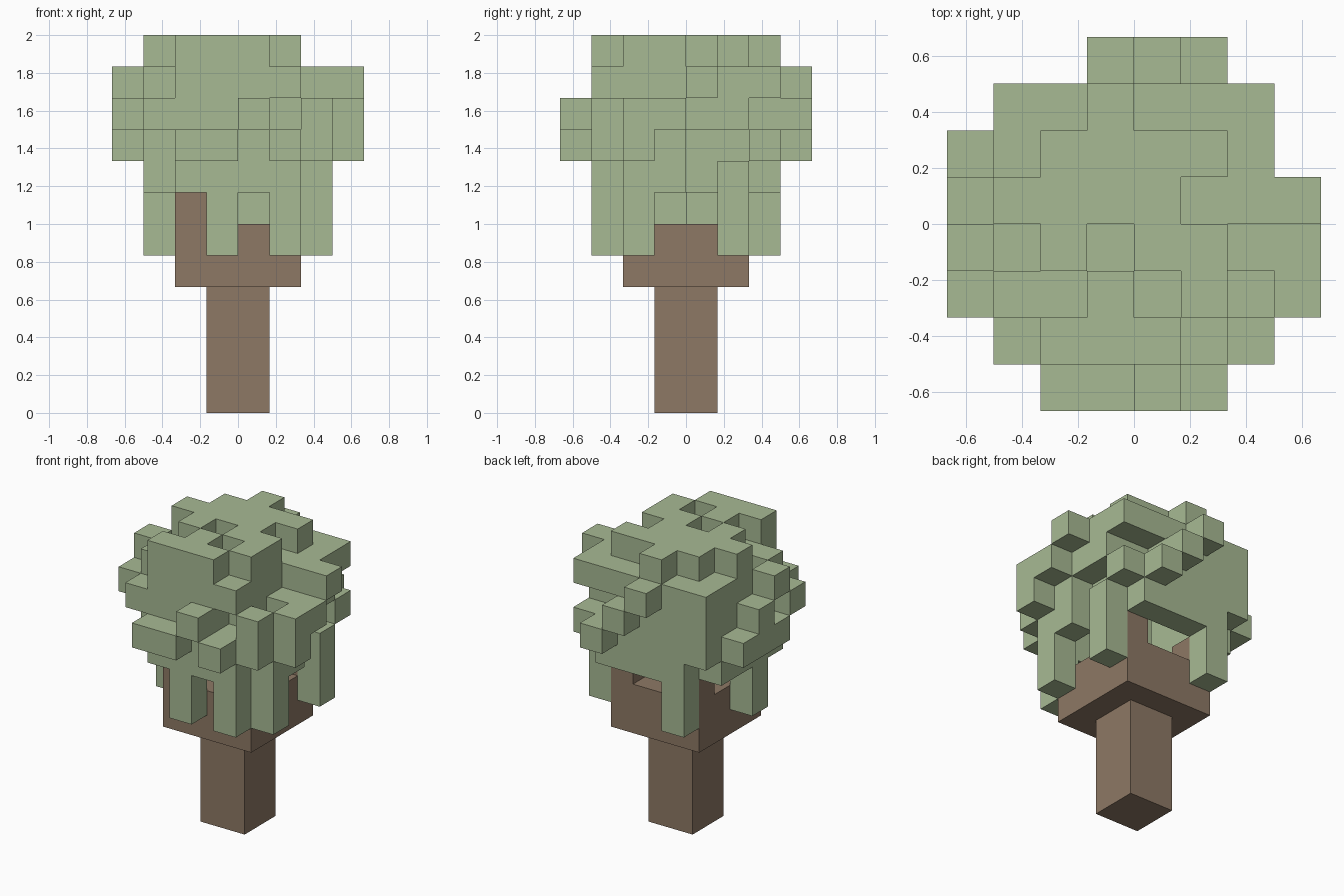
import bpy, bmesh
from mathutils import Vector

if "Cube" in bpy.data.objects:
    bpy.data.objects.remove(bpy.data.objects["Cube"])

S = 1 / 6  # block size; the tree is 8 x 8 x 12 blocks


def material(name, rgb):
    m = bpy.data.materials.new(name)
    m.diffuse_color = (*rgb, 1)
    m.use_nodes = True
    m.node_tree.nodes["Principled BSDF"].inputs["Base Color"].default_value = m.diffuse_color
    return m


leaf = material("leaf green", (0.39, 0.49, 0.295))
bark = material("bark brown", (0.27, 0.19, 0.13))


def blocks(*runs):
    """Set of cells from inclusive runs (x0, x1, y0, y1, z0, z1)."""
    return {(x, y, z) for a, b, c, d, e, f in runs
            for x in range(a, b + 1) for y in range(c, d + 1) for z in range(e, f + 1)}


def build(name, cells, mat, hidden=frozenset()):
    """Outer skin of a set of blocks, with flat areas merged."""
    bm = bmesh.new()
    verts = {}

    def vert(p):
        if p not in verts:
            verts[p] = bm.verts.new(((p[0] - 4) * S, (p[1] - 4) * S, p[2] * S))
        return verts[p]

    for c in sorted(cells):
        for axis in range(3):
            for side in (0, 1):
                n = list(c)
                n[axis] += 1 if side else -1
                if tuple(n) in cells or tuple(n) in hidden:
                    continue
                u, v = (axis + 1) % 3, (axis + 2) % 3
                loop = []
                for du, dv in ((0, 0), (1, 0), (1, 1), (0, 1)):
                    p = list(c)
                    p[axis] += side
                    p[u] += du
                    p[v] += dv
                    loop.append(vert(tuple(p)))
                bm.faces.new(loop if side else loop[::-1])
    me = bpy.data.meshes.new(name)
    bm.to_mesh(me)
    bm.free()
    me.materials.append(mat)
    ob = bpy.data.objects.new(name, me)
    bpy.context.collection.objects.link(ob)


# Trunk post, branch bowl and its raised corners
trunk = blocks((3, 4, 3, 4, 0, 3), (2, 5, 2, 5, 4, 4))
trunk |= blocks((2, 5, 2, 5, 5, 5)) - blocks((3, 4, 3, 4, 5, 5), (5, 5, 2, 2, 5, 5))
trunk |= blocks((2, 2, 2, 2, 6, 6), (5, 5, 5, 5, 6, 6), (2, 2, 5, 5, 6, 6))

# Crown: top plate with notches
crown = blocks((3, 3, 6, 6, 11, 11), (2, 5, 5, 5, 11, 11), (1, 4, 4, 4, 11, 11),
               (2, 2, 3, 3, 11, 11), (4, 5, 3, 3, 11, 11), (5, 5, 2, 2, 11, 11),
               (3, 3, 2, 2, 11, 11), (2, 4, 1, 1, 11, 11))
# Shoulder layer
crown |= blocks((1, 6, 6, 6, 10, 10), (3, 3, 7, 7, 10, 10), (1, 1, 4, 5, 10, 10),
                (6, 6, 5, 5, 10, 10), (5, 7, 4, 4, 10, 10), (0, 0, 3, 3, 10, 10),
                (1, 2, 2, 2, 10, 10), (2, 5, 1, 1, 10, 10), (5, 5, 2, 3, 10, 10),
                (3, 3, 3, 3, 10, 10), (4, 4, 2, 2, 10, 10))
# Upper side layer
crown |= blocks((0, 0, 2, 2, 9, 9), (0, 0, 4, 4, 9, 9), (1, 3, 1, 1, 9, 9),
                (4, 4, 0, 1, 9, 9), (5, 5, 2, 2, 9, 9), (6, 6, 1, 1, 8, 9),
                (7, 7, 2, 2, 8, 9), (6, 7, 3, 3, 9, 9), (6, 6, 4, 5, 9, 9),
                (4, 4, 6, 7, 9, 9), (1, 3, 6, 6, 9, 9), (5, 5, 5, 5, 9, 9),
                (1, 1, 2, 5, 9, 9))
# Lower side layer
crown |= blocks((0, 0, 3, 5, 8, 8), (1, 1, 2, 5, 7, 8), (2, 3, 0, 0, 8, 8),
                (2, 4, 1, 1, 7, 8), (5, 5, 0, 1, 8, 8), (6, 6, 2, 3, 7, 8),
                (6, 6, 6, 6, 8, 8), (5, 5, 7, 7, 8, 8), (1, 5, 6, 6, 8, 8),
                (2, 5, 6, 6, 7, 7), (5, 5, 4, 5, 8, 8), (5, 5, 4, 4, 7, 7))
# Hanging leaf columns
for x, y in ((3, 1), (5, 1), (6, 2), (6, 5), (2, 6), (1, 3)):
    crown |= blocks((x, x, y, y, 5, 7))
crown |= blocks((4, 4, 4, 4, 6, 7))

build("trunk", trunk, bark)
build("leaf_crown", crown, leaf)
